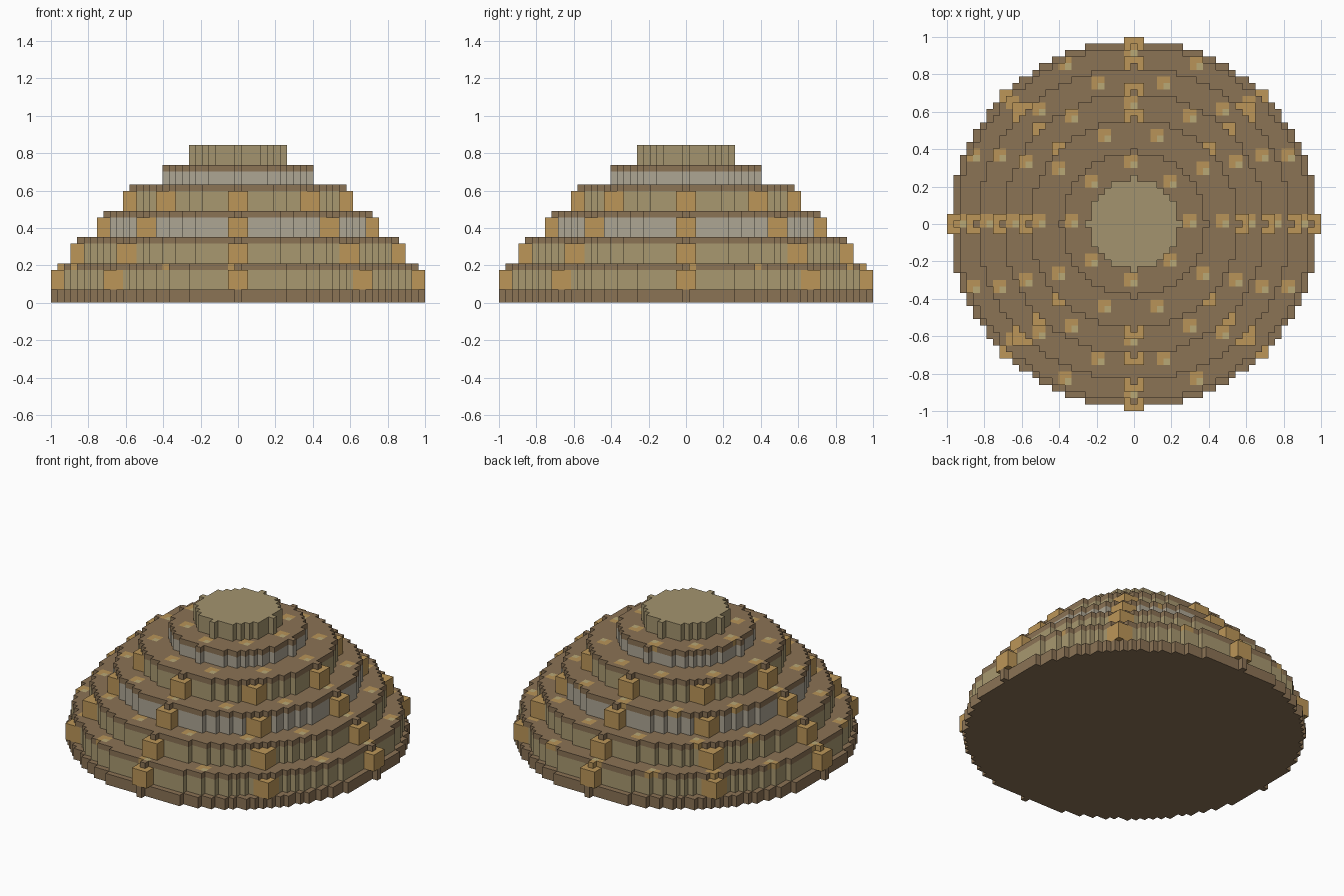
import bpy, bmesh, math

if "Cube" in bpy.data.objects:
    bpy.data.objects.remove(bpy.data.objects["Cube"])

U = 2 / 57            # edge length of one cube of the block grid
cells = {}            # (x, y, z) -> part name


def disc(part, radius, z0, z1):
    for x in range(-radius, radius + 1):
        for y in range(-radius, radius + 1):
            if x * x + y * y <= radius * radius:
                for z in range(z0, z1):
                    cells[x, y, z] = part


def ring(radius, count):
    for k in range(count):
        a = 2 * math.pi * k / count
        yield round(radius * math.cos(a)), round(radius * math.sin(a))


# Foundation slab
disc("foundation", 28, 0, 2)

# Tiers: radius, bottom, cap layer, wall part, has blocks, spot radius, spot count
tiers = [(27, 2, 5, "earth_walls", True, 26, 16),
         (24, 6, 9, "earth_walls", True, 22, 14),
         (20, 10, 13, "stone_walls", True, 18, 12),
         (16, 14, 17, "earth_walls", True, 14, 10),
         (11, 18, 20, "stone_walls", False, 9, 8)]

for radius, z0, cap, wall, blocks, spot_r, spot_n in tiers:
    disc(wall, radius, z0, cap)
    disc("terrace_floors", radius, cap, cap + 1)
    # Inlaid spots: two by two cubes with one light corner
    for x, y in ring(spot_r, spot_n):
        for dx in (-1, 0):
            for dy in (0, 1):
                c = (x + dx, y + dy, cap)
                if c in cells:
                    cells[c] = "spot_centres" if dx == dy == 0 else "floor_spots"
    # Eight projecting cubes around the wall
    if blocks:
        for x, y in ring(radius, 8):
            for dx in (-1, 0, 1):
                for dy in (-1, 0, 1):
                    for z in range(z0, cap):
                        cells[x + dx, y + dy, z] = "wall_blocks"

# Summit drum
disc("summit", 7, 21, 24)

# Colours as seen on screen (0-255)
colours = {"foundation": (139, 115, 85), "terrace_floors": (139, 115, 85),
           "earth_walls": (168, 152, 112), "stone_walls": (174, 166, 148),
           "wall_blocks": (188, 150, 88), "floor_spots": (184, 148, 88),
           "spot_centres": (184, 168, 118), "summit": (164, 148, 110)}


def linear(v):
    v /= 255
    return v / 12.92 if v <= 0.04045 else ((v + 0.055) / 1.055) ** 2.4


def build(part, colour):
    """Make one object from the exposed cube faces of a part."""
    bm = bmesh.new()
    verts = {}

    def vert(p):
        if p not in verts:
            verts[p] = bm.verts.new(((p[0] - 0.5) * U, (p[1] - 0.5) * U, p[2] * U))
        return verts[p]

    for c, name in cells.items():
        if name != part:
            continue
        for axis in range(3):
            b, d = (axis + 1) % 3, (axis + 2) % 3
            for side in (0, 1):
                n = list(c)
                n[axis] += 2 * side - 1
                if tuple(n) in cells:
                    continue
                loop = []
                for s, t in ((0, 0), (1, 0), (1, 1), (0, 1)):
                    p = list(c)
                    p[axis] += side
                    p[b] += s
                    p[d] += t
                    loop.append(vert(tuple(p)))
                bm.faces.new(loop if side else loop[::-1])
    mesh = bpy.data.meshes.new(part)
    bm.to_mesh(mesh)
    bm.free()
    mat = bpy.data.materials.new(part)
    mat.diffuse_color = (*[linear(v) for v in colour], 1)
    mat.use_nodes = True
    mat.node_tree.nodes["Principled BSDF"].inputs["Base Color"].default_value = mat.diffuse_color
    mesh.materials.append(mat)
    bpy.context.collection.objects.link(bpy.data.objects.new(part, mesh))


for part, colour in colours.items():
    build(part, colour)
